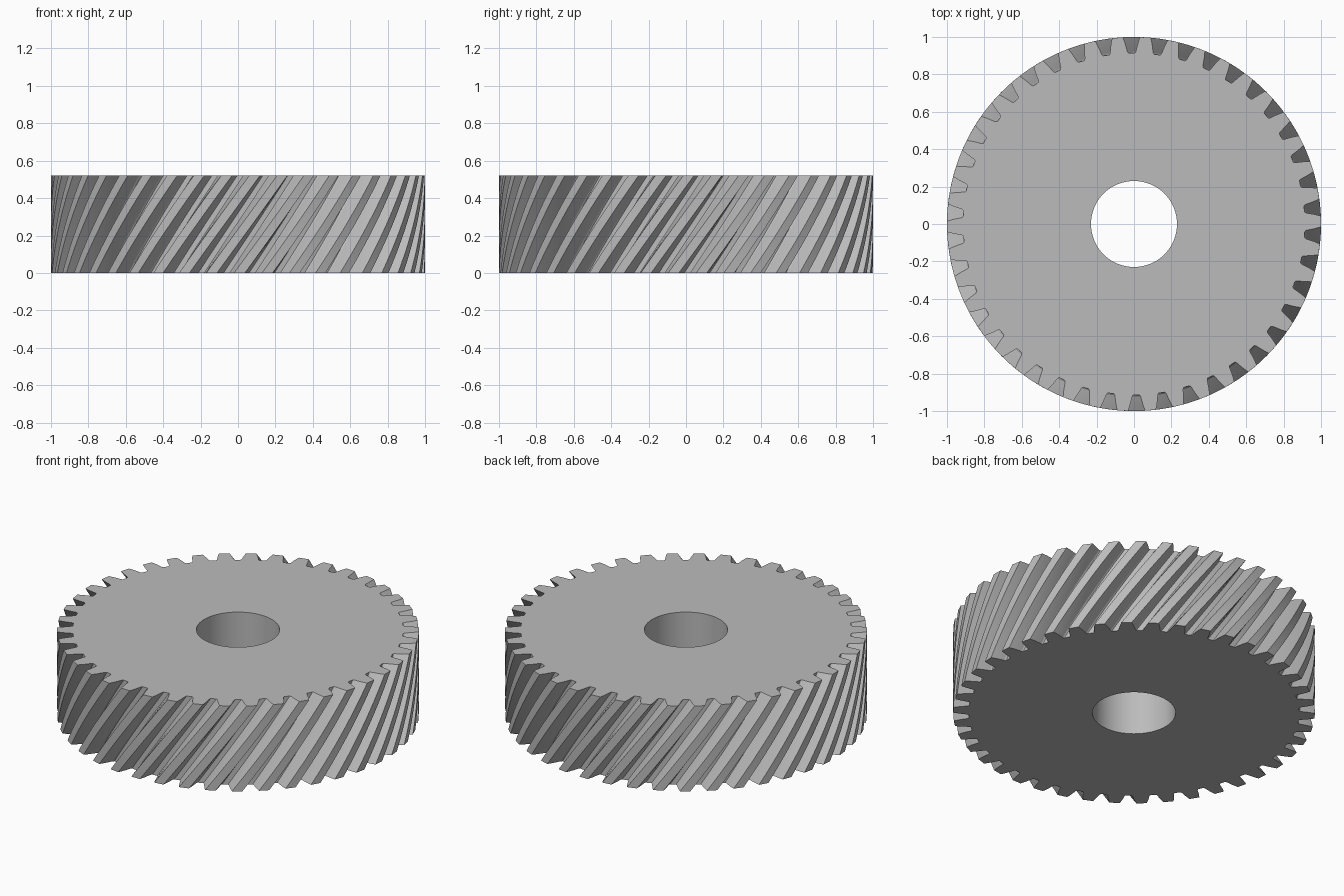
import bpy, bmesh, math

TEETH, HEIGHT, BORE = 42, 0.52, 0.23
TWIST, LAYERS, PHASE = 0.38, 12, math.pi / 2 + 0.014
PITCH = 2 * math.pi / TEETH

# One gap and tooth: (radius, angle from the gap centre)
FLANK = [(0.914, 0.018), (0.922, 0.0245), (0.945, 0.030), (0.972, 0.037), (1.0, 0.046)]
GAP = [(r, -a) for r, a in reversed(FLANK)] + FLANK

old = bpy.data.objects.get("Cube")
if old:
    bpy.data.objects.remove(old, do_unlink=True)

steel = bpy.data.materials.new("plain grey")
steel.use_nodes = True
colour = (0.5, 0.5, 0.5, 1)
steel.diffuse_color = colour
steel.node_tree.nodes["Principled BSDF"].inputs["Base Color"].default_value = colour

bm = bmesh.new()


def ring(points, z, turn):
    return [bm.verts.new((r * math.cos(a + turn), r * math.sin(a + turn), z)) for r, a in points]


def skin(lower, upper):
    n = len(lower)
    for i in range(n):
        j = (i + 1) % n
        bm.faces.new((lower[i], lower[j], upper[j], upper[i]))


def edges_of(loop):
    return [bm.edges.get((loop[i - 1], loop[i])) for i in range(len(loop))]


# Helical toothed rim, turned a little more at each layer
outline = [(r, PHASE + k * PITCH + a) for k in range(TEETH) for r, a in GAP]
rims = [ring(outline, HEIGHT * i / LAYERS, TWIST * (i / LAYERS - 1)) for i in range(LAYERS + 1)]
for lower, upper in zip(rims, rims[1:]):
    skin(lower, upper)

# Round bore
circle = [(BORE, 2 * math.pi * i / 64) for i in range(64)]
bores = [ring(circle, z, 0) for z in (0, HEIGHT)]
skin(bores[1], bores[0])

# Flat end faces between the bore and the teeth
for rim, bore in ((rims[0], bores[0]), (rims[-1], bores[1])):
    bmesh.ops.triangle_fill(bm, edges=edges_of(rim) + edges_of(bore), use_beauty=True)
bmesh.ops.recalc_face_normals(bm, faces=bm.faces)

mesh = bpy.data.meshes.new("helical_gear")
bm.to_mesh(mesh)
bm.free()
mesh.materials.append(steel)
gear = bpy.data.objects.new("helical_gear", mesh)
bpy.context.collection.objects.link(gear)
bpy.context.view_layer.objects.active = gear
gear.select_set(True)
bpy.ops.object.shade_smooth_by_angle(angle=math.radians(20))
